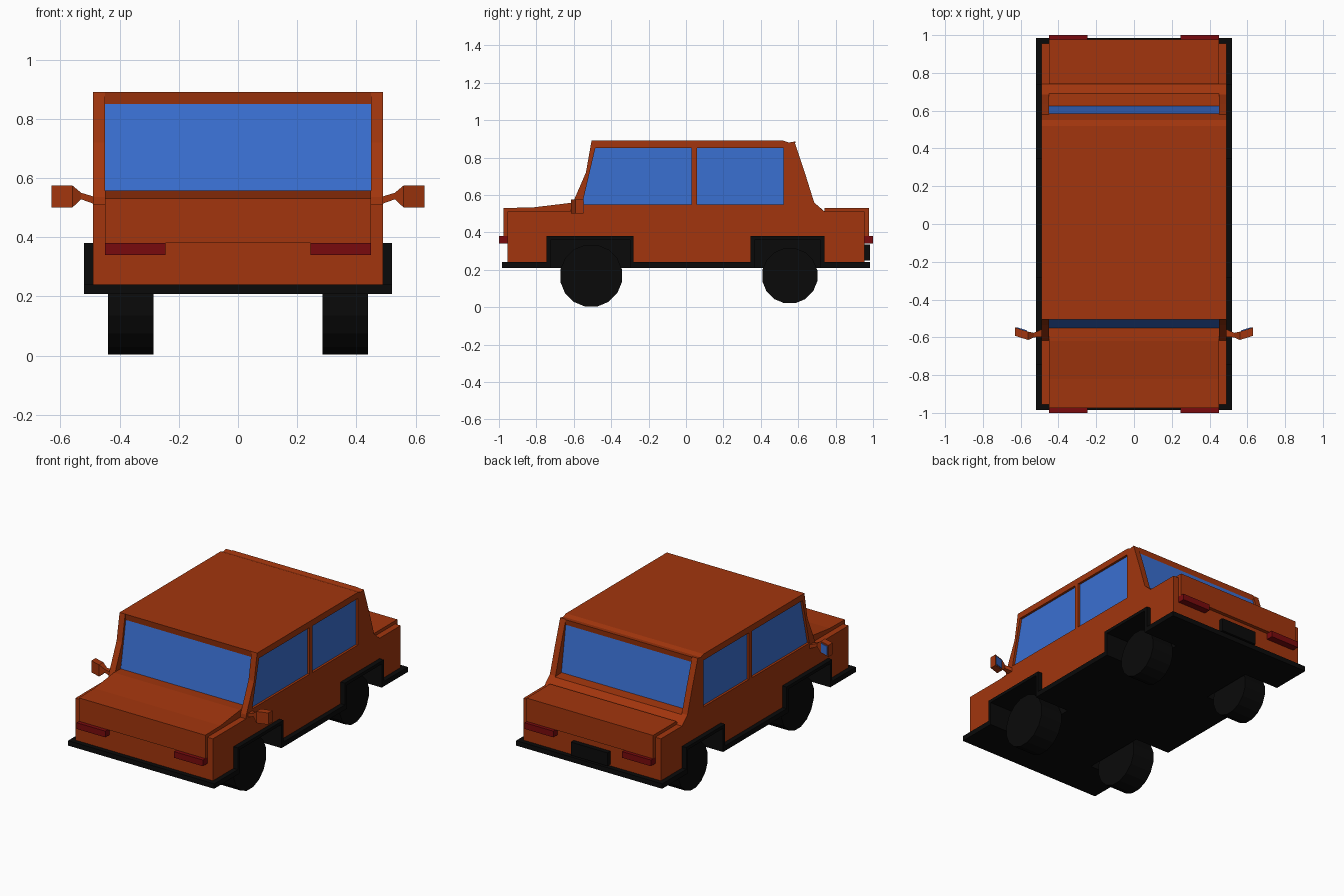
import bpy, bmesh, math
from mathutils import Vector

if "Cube" in bpy.data.objects:
    bpy.data.objects.remove(bpy.data.objects["Cube"])


def material(name, rgb):
    m = bpy.data.materials.new(name)
    m.use_nodes = True
    m.diffuse_color = (*rgb, 1)
    m.node_tree.nodes["Principled BSDF"].inputs["Base Color"].default_value = (*rgb, 1)
    return m


PAINT = material("orange_paint", (0.36, 0.036, 0.004))
GLASS = material("blue_glass", (0.042, 0.16, 0.64))
BLACK = material("black_trim", (0.003, 0.003, 0.003))
RED = material("dark_red_lamp", (0.19, 0.003, 0.004))


def finish(name, bm, mat):
    bmesh.ops.recalc_face_normals(bm, faces=bm.faces)
    me = bpy.data.meshes.new(name)
    bm.to_mesh(me)
    bm.free()
    me.materials.append(mat)
    ob = bpy.data.objects.new(name, me)
    bpy.context.collection.objects.link(ob)
    return ob


def prism(name, profile, x0, x1, mat):
    """Extrude a (y, z) profile from x0 to x1."""
    bm = bmesh.new()
    face = bm.faces.new([bm.verts.new((x0, y, z)) for y, z in profile])
    moved = bmesh.ops.extrude_face_region(bm, geom=[face])["geom"]
    bmesh.ops.translate(bm, vec=(x1 - x0, 0, 0),
                        verts=[v for v in moved if isinstance(v, bmesh.types.BMVert)])
    return finish(name, bm, mat)


def box(name, x0, x1, y0, y1, z0, z1, mat):
    return prism(name, [(y0, z0), (y1, z0), (y1, z1), (y0, z1)], x0, x1, mat)


def hull(name, points, mat):
    bm = bmesh.new()
    for p in points:
        bm.verts.new(p)
    bmesh.ops.convex_hull(bm, input=bm.verts)
    return finish(name, bm, mat)


def cut(target, cutter):
    mod = target.modifiers.new("cut", "BOOLEAN")
    mod.operation = "DIFFERENCE"
    mod.solver = "EXACT"
    mod.object = cutter
    cutter.hide_render = True
    cutter.hide_viewport = True
    cutter.display_type = "WIRE"


# Lower body and floor
body = box("lower_body", -0.49, 0.49, -0.955, 0.955, 0.235, 0.51, PAINT)
floor = box("floor_skirt", -0.52, 0.52, -0.985, 0.985, 0.208, 0.24, BLACK)

# Raised hood and boot panels
prism("hood", [(-0.975, 0.38), (-0.975, 0.53), (-0.82, 0.533), (-0.62, 0.557),
               (-0.6, 0.45), (-0.9, 0.38)], -0.45, 0.45, PAINT)
box("boot_lid", -0.45, 0.45, 0.74, 0.978, 0.38, 0.53, PAINT)

# Cabin centre, with the two steep faces glazed
cabin = prism("cabin", [
    (-0.62, 0.48), (-0.62, 0.557), (-0.55, 0.555), (-0.498, 0.85), (-0.505, 0.89),
    (0.52, 0.89), (0.55, 0.88), (0.585, 0.885), (0.58, 0.85), (0.625, 0.56),
    (0.69, 0.555), (0.74, 0.512), (0.74, 0.48)], -0.45, 0.45, PAINT)
cabin.data.materials.append(GLASS)
for f in cabin.data.polygons:
    if abs(f.normal.y) > 0.9 and 0.6 < f.center.z < 0.8:
        f.material_index = 1

# Cabin sides with window openings
side = [(-0.62, 0.48), (-0.615, 0.535), (-0.535, 0.72), (-0.505, 0.89), (0.52, 0.89),
        (0.55, 0.88), (0.58, 0.885), (0.635, 0.72), (0.685, 0.56), (0.74, 0.51), (0.74, 0.48)]
windows = {"front": [(-0.555, 0.55), (-0.485, 0.85), (0.03, 0.85), (0.03, 0.55)],
           "rear": [(0.06, 0.55), (0.06, 0.85), (0.52, 0.85), (0.52, 0.55)]}

# Wheel centre, radius and arch limits along the length
wheels = {"front": (-0.507, 0.168, -0.745, -0.28), "rear": (0.555, 0.15, 0.345, 0.74)}

for s, label in ((1, "left"), (-1, "right")):
    panel = prism(label + "_cabin_side", side, s * 0.45, s * 0.49, PAINT)
    for end, outline in windows.items():
        cut(panel, prism(f"{label}_{end}_window_cutter", outline, s * 0.44, s * 0.6, PAINT))
        prism(f"{label}_{end}_window", outline, s * 0.449, s * 0.475, GLASS)

    # Wheel wells, arches and wheels
    for end, (yc, r, y0, y1) in wheels.items():
        n = f"{label}_{end}"
        well = box(n + "_well_cutter", s * 0.26, s * 0.6, y0 + 0.005, y1 - 0.005, 0.1, 0.375, BLACK)
        cut(body, well)
        cut(floor, well)
        t = 0.02
        box(n + "_arch_top", s * 0.255, s * 0.52, y0, y1, 0.38 - t, 0.38, BLACK)
        box(n + "_arch_front", s * 0.255, s * 0.52, y0, y0 + t, 0.208, 0.38, BLACK)
        box(n + "_arch_back", s * 0.255, s * 0.52, y1 - t, y1, 0.208, 0.38, BLACK)
        box(n + "_arch_inner", s * 0.25, s * 0.27, y0, y1, 0.208, 0.38, BLACK)
        rim = [(yc + r * math.cos(a), 0.168 + r * math.sin(a))
               for a in (math.tau * (i + 0.5) / 16 for i in range(16))]
        prism(n + "_wheel", rim, s * 0.285, s * 0.44, BLACK)

    # Lamps at both ends
    box(label + "_headlamp", s * 0.245, s * 0.45, -1.0, -0.95, 0.34, 0.38, RED)
    box(label + "_tail_lamp", s * 0.245, s * 0.45, 0.95, 1.0, 0.34, 0.38, RED)

    # Door mirror: stalk, flared neck, housing and glass
    def section(x, y, depth, z0, z1):
        return [Vector((s * x, y + d, z)) for d in (-depth, depth) for z in (z0, z1)]

    root = section(0.48, -0.575, 0.022, 0.51, 0.535)
    neck = section(0.53, -0.588, 0.012, 0.528, 0.55)
    inner = section(0.56, -0.592, 0.022, 0.5, 0.575)
    outer = section(0.63, -0.57, 0.022, 0.5, 0.575)
    hull(label + "_mirror_stalk", root + neck, PAINT)
    hull(label + "_mirror_neck", neck + inner, PAINT)
    hull(label + "_mirror_housing", inner + outer, PAINT)
    pane = section(0.567, -0.566, 0.003, 0.509, 0.566) + section(0.622, -0.5487, 0.003, 0.509, 0.566)
    hull(label + "_mirror_glass", pane, GLASS)

# Rear plate
box("rear_plate", -0.13, 0.13, 0.95, 0.985, 0.25, 0.335, BLACK)
